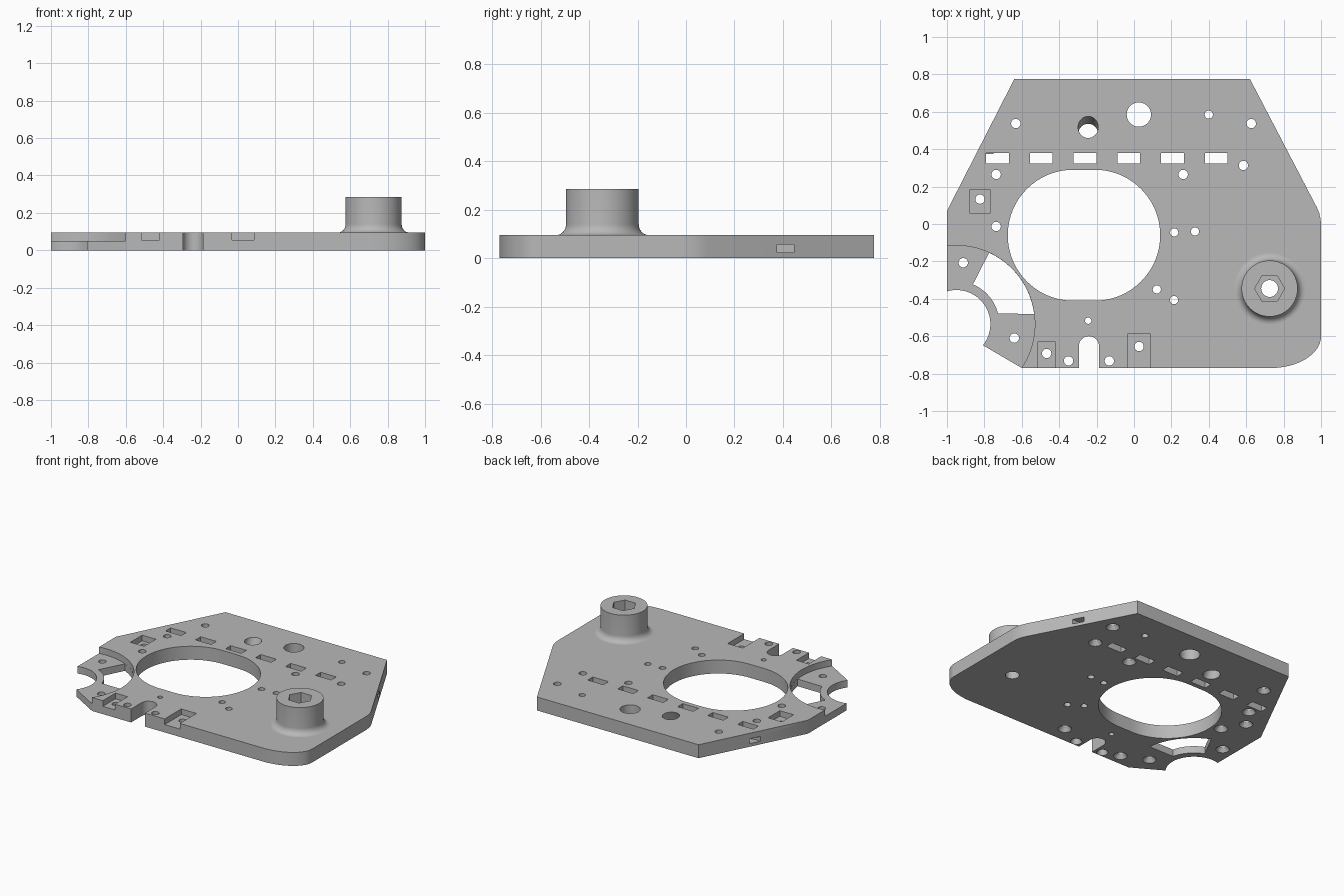
import bpy, bmesh, math

if "Cube" in bpy.data.objects:
    bpy.data.objects.remove(bpy.data.objects["Cube"])

T = 0.095                      # plate thickness
REC = (-0.95, -0.535)          # centre of the round corner recess
BOSS = (0.725, -0.345)         # centre of the raised boss


def arc(cx, cy, rx, a0, a1, n, ry=None):
    ry = rx if ry is None else ry
    return [(cx + rx * math.cos(math.radians(a0 + (a1 - a0) * i / n)),
             cy + ry * math.sin(math.radians(a0 + (a1 - a0) * i / n))) for i in range(n + 1)]


def circle(cx, cy, r, n=32, ry=None):
    return arc(cx, cy, r, 0, 360, n, ry)[:-1]


def rect(x0, x1, y0, y1):
    return [(x0, y0), (x1, y0), (x1, y1), (x0, y1)]


def loft(bm, low, high, z0, z1):
    """Closed solid between two outlines with the same point count."""
    a = [bm.verts.new((x, y, z0)) for x, y in low]
    b = [bm.verts.new((x, y, z1)) for x, y in high]
    n = len(a)
    bm.faces.new(a[::-1])
    bm.faces.new(b)
    for i in range(n):
        j = (i + 1) % n
        bm.faces.new((a[i], a[j], b[j], b[i]))


def prism(bm, pts, z0=-0.1, z1=0.2):
    loft(bm, pts, pts, z0, z1)


def make(name, bm):
    bmesh.ops.recalc_face_normals(bm, faces=bm.faces[:])
    me = bpy.data.meshes.new(name)
    bm.to_mesh(me)
    bm.free()
    ob = bpy.data.objects.new(name, me)
    bpy.context.scene.collection.objects.link(ob)
    return ob


def combine(target, bm, op='DIFFERENCE'):
    """Apply a boolean with a temporary tool solid."""
    tool = make("tool", bm)
    mod = target.modifiers.new("cut", 'BOOLEAN')
    mod.operation, mod.object, mod.solver = op, tool, 'EXACT'
    dg = bpy.context.evaluated_depsgraph_get()
    dg.update()
    me = bpy.data.meshes.new_from_object(target.evaluated_get(dg))
    target.modifiers.clear()
    target.data = me
    bpy.data.objects.remove(tool)


# Plate outline, counter-clockwise
outline = [(-0.6, -0.77)] + arc(0.73, -0.6, 0.27, -90, 0, 20, 0.17)
outline += [(1, -0.01), (0.998, 0.025), (0.99, 0.06), (0.977, 0.09)]
outline += [(0.62, 0.775), (-0.64, 0.775), (-1, 0.07)]
outline += arc(*REC, 0.182, 106, -38.5, 32)
outline[-33] = (-1, -0.36)
bm = bmesh.new()
prism(bm, outline, 0, T)
plate = make("mounting_plate", bm)

# Boss with a concave fillet at its foot
bm = bmesh.new()
profile = [(0, 0.05), (0.19, 0.05)]
profile += [(0.19 - 0.04 * math.sin(t), T + 0.045 - 0.045 * math.cos(t))
            for t in [math.pi / 2 * i / 8 for i in range(9)]]
profile += [(0.15, 0.285), (0, 0.285)]
vs = [bm.verts.new((BOSS[0] + r, BOSS[1], z)) for r, z in profile]
es = [bm.edges.new(p) for p in zip(vs, vs[1:])]
bmesh.ops.spin(bm, geom=vs + es, cent=(*BOSS, 0), axis=(0, 0, 1),
               angle=2 * math.pi, steps=64)
bmesh.ops.remove_doubles(bm, verts=bm.verts[:], dist=1e-5)
combine(plate, bm, 'UNION')

# Round recess and square pockets in the top face
bm = bmesh.new()
prism(bm, circle(*REC, 0.42, 128), 0.05)
prism(bm, rect(-0.877, -0.77, 0.055, 0.185), 0.055)
prism(bm, rect(-0.515, -0.42, -0.9, -0.63), 0.055)
prism(bm, rect(-0.033, 0.085, -0.9, -0.585), 0.055)
prism(bm, circle(*BOSS, 0.08, 6), 0.17, 0.4)      # hexagonal socket
combine(plate, bm)

# Large opening, curved window, edge notch, slots
bm = bmesh.new()
prism(bm, arc(-0.21, -0.06, 0.35, -90, 90, 48) + arc(-0.325, -0.06, 0.35, 90, 270, 48))
prism(bm, arc(*REC, 0.23, 67.3, 14, 20) + arc(*REC, 0.4195, 7.5, 65.3, 24))
prism(bm, [(-0.295, -0.9), (-0.187, -0.9)] + arc(-0.241, -0.654, 0.054, 0, 180, 20))
for i in range(6):
    cx = -0.73 + 0.234 * i
    prism(bm, rect(cx - 0.061, cx + 0.061, 0.323, 0.38))
# slanted hole
loft(bm, circle(-0.245, 0.457, 0.054, 32, 0.058),
     circle(-0.245, 0.541, 0.054, 32, 0.058), -0.05, 0.15)
prism(bm, circle(0.026, 0.585, 0.065, 40))
prism(bm, circle(*BOSS, 0.045), -0.1, 0.4)
# small pockets in the two slanted side edges
for s in (-1, 1):
    prism(bm, rect(*sorted((s * 0.75, s * 1.0)), 0.375, 0.445), 0.022, 0.055)
combine(plate, bm)

# Screw holes
sunk = [(-0.632, 0.537), (0.627, 0.537), (0.585, 0.313), (0.263, 0.265),
        (-0.737, 0.265), (-0.737, -0.013), (-0.823, 0.133), (-0.913, -0.207),
        (-0.64, -0.61), (-0.467, -0.692), (-0.35, -0.732), (-0.132, -0.732),
        (0.027, -0.655)]
plain = [(0.4, 0.585), (0.215, -0.045), (0.326, -0.04), (0.122, -0.35), (0.214, -0.407)]
bm = bmesh.new()
for x, y in sunk:
    prism(bm, circle(x, y, 0.025, 24))
for x, y in plain:
    prism(bm, circle(x, y, 0.022, 24))
prism(bm, circle(-0.245, -0.517, 0.017, 24))
combine(plate, bm)

# Countersinks on the underside
bm = bmesh.new()
for x, y in sunk:
    r = min(0.044, y + 0.769)
    loft(bm, circle(x, y, r + 0.005, 24), circle(x, y, 0.02, 24),
         -0.005 * 0.035 / (r - 0.02), 0.035)
combine(plate, bm)

# Colour and shading: smooth curves, flat faces kept flat
mat = bpy.data.materials.new("plain grey")
mat.diffuse_color = (0.48, 0.48, 0.48, 1)
mat.use_nodes = True
mat.node_tree.nodes["Principled BSDF"].inputs["Base Color"].default_value = mat.diffuse_color
plate.data.materials.clear()
plate.data.materials.append(mat)
bpy.context.view_layer.objects.active = plate
plate.select_set(True)
bpy.ops.object.shade_smooth_by_angle(angle=math.radians(30))
for p in plate.data.polygons:
    p.material_index = 0
    if abs(p.normal.z) > 0.999 or p.area > 0.04:
        p.use_smooth = False
